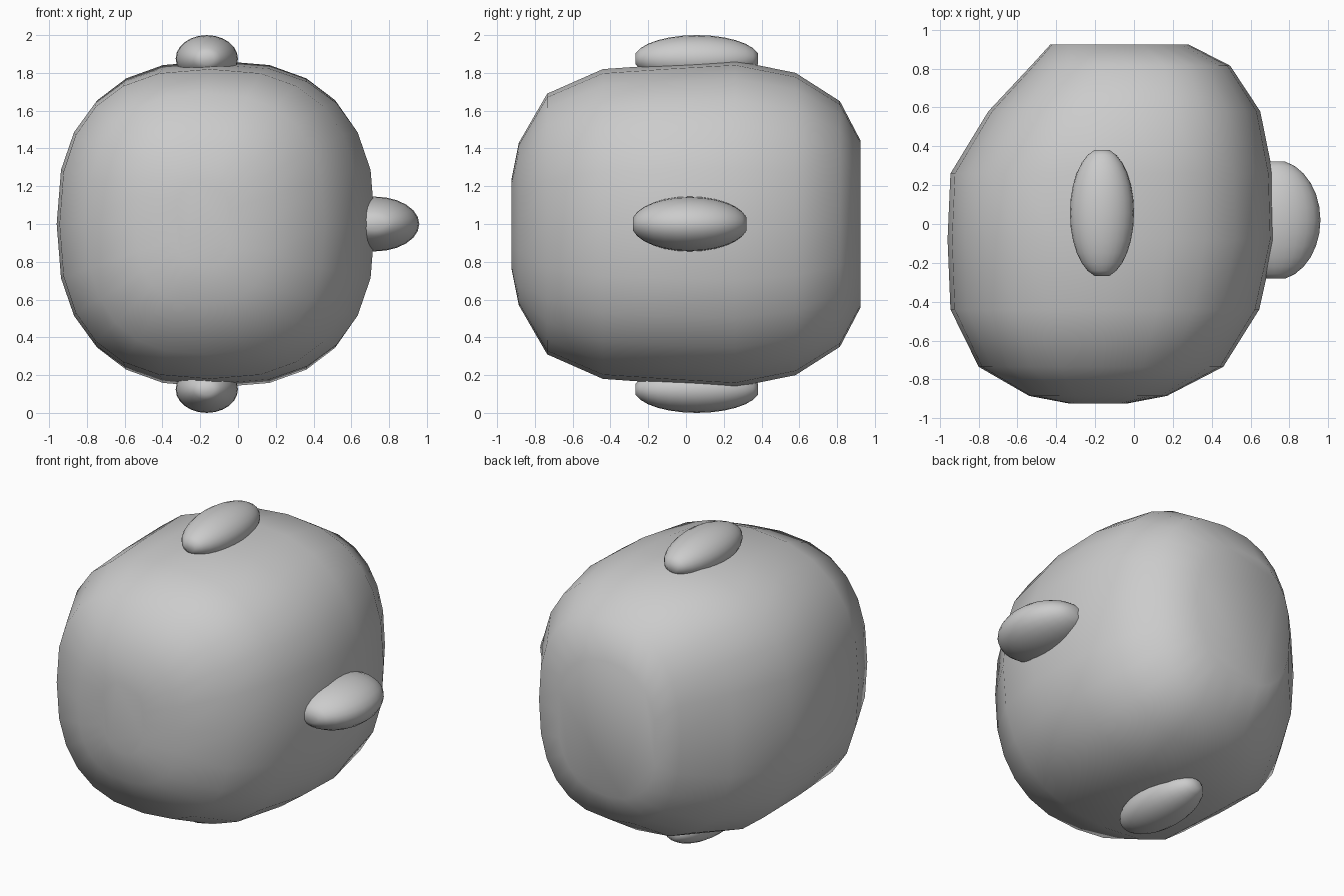
import bpy
import bmesh
from math import cos, sin, pi, copysign

cube = bpy.data.objects.get("Cube")
if cube:
    bpy.data.objects.remove(cube, do_unlink=True)


def oval(sides, power):
    """Unit superellipse outline in the x-z plane."""
    points = []
    for i in range(sides):
        a = 2 * pi * i / sides
        c, s = cos(a), sin(a)
        points.append((copysign(abs(c) ** (2 / power), c),
                       copysign(abs(s) ** (2 / power), s)))
    return points


def loft(name, sections, outline):
    """Skin sections of (y, centre x, centre z, radius x, radius z), capped at both ends."""
    bm = bmesh.new()
    rings = [[bm.verts.new((cx + rx * u, y, cz + rz * v)) for u, v in outline]
             for y, cx, cz, rx, rz in sections]
    n = len(outline)
    for a, b in zip(rings, rings[1:]):
        for i in range(n):
            j = (i + 1) % n
            bm.faces.new((a[i], a[j], b[j], b[i]))
    bm.faces.new(rings[0])
    bm.faces.new(rings[-1])
    bmesh.ops.recalc_face_normals(bm, faces=bm.faces)
    for face in bm.faces:
        face.smooth = True
    mesh = bpy.data.meshes.new(name)
    bm.to_mesh(mesh)
    bm.free()
    obj = bpy.data.objects.new(name, mesh)
    bpy.context.collection.objects.link(obj)
    return obj


def knob(name, center, radii, rings=12, tip=0.24):
    """Ellipsoid lying along y with small flat tips."""
    cx, cy, cz = center
    rx, ry, rz = radii
    sections = []
    for i in range(rings + 1):
        a = tip + (pi - 2 * tip) * i / rings
        sections.append((cy - ry * cos(a), cx, cz, rx * sin(a), rz * sin(a)))
    return loft(name, sections, oval(24, 2))


# Body: y, left edge x, right edge x, half height
profile = [
    (-0.925, -0.33, -0.04, 0.23),
    (-0.885, -0.54, 0.17, 0.43),
    (-0.735, -0.80, 0.46, 0.69),
    (-0.44, -0.945, 0.645, 0.82),
    (-0.08, -0.96, 0.725, 0.845),
    (0.26, -0.945, 0.715, 0.865),
    (0.58, -0.75, 0.65, 0.80),
    (0.815, -0.53, 0.495, 0.65),
    (0.925, -0.43, 0.28, 0.44),
]
body_sections = [(y, (lo + hi) / 2, 1, (hi - lo) / 2, half)
                 for y, lo, hi, half in profile]
loft("body", body_sections, oval(24, 2.5))

# Knobs above and below
for label, side in (("top_knob", 1), ("bottom_knob", -1)):
    knob(label, (-0.165, 0.057, 1 + side * 0.875), (0.165, 0.333, 0.125))

# Knob on the side
knob("side_knob", (0.723, 0.02, 1), (0.237, 0.31, 0.145))
